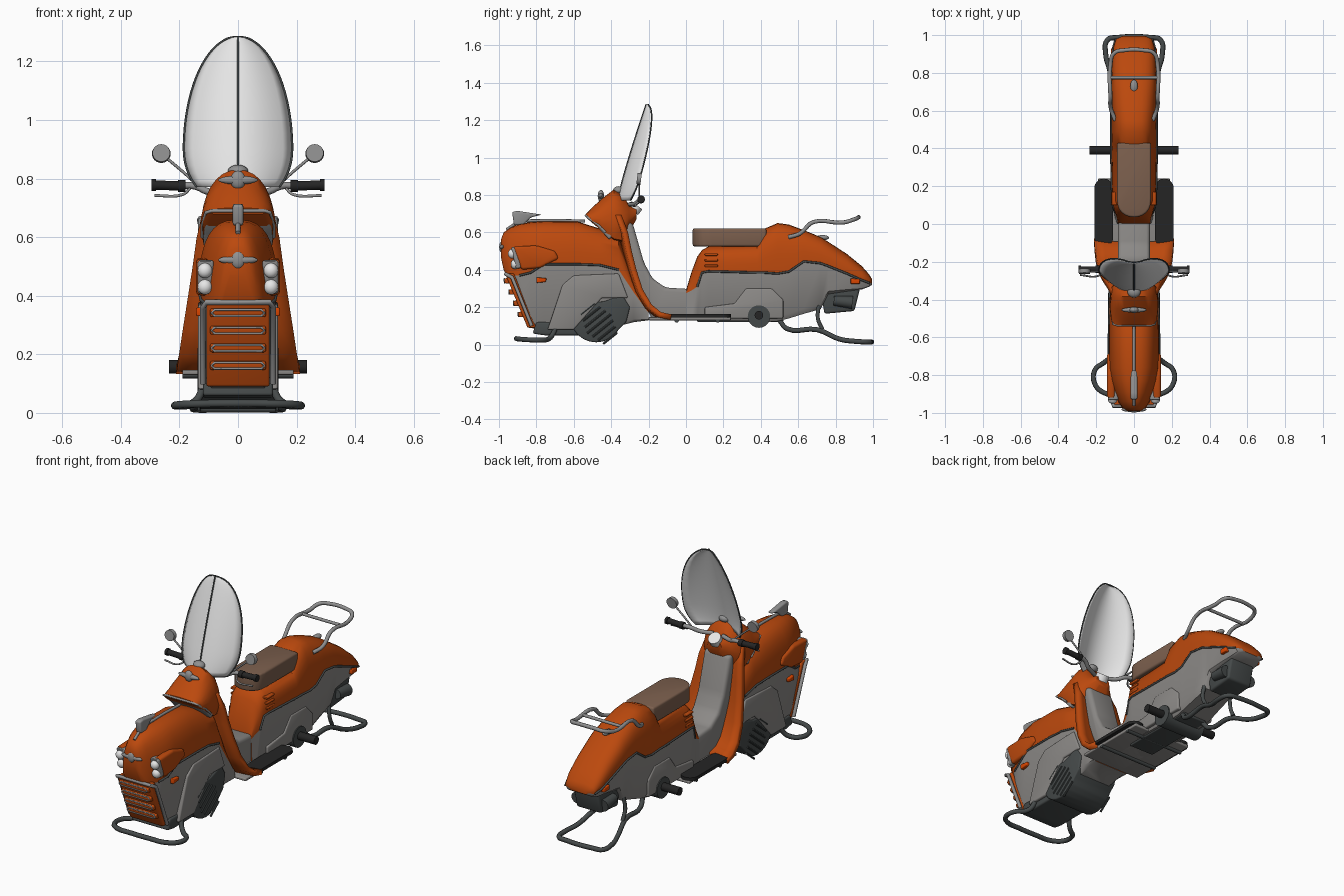
import bpy, bmesh, math
from mathutils import Vector, Matrix

if "Cube" in bpy.data.objects:
    bpy.data.objects.remove(bpy.data.objects["Cube"])


def material(name, r, g, b):
    m = bpy.data.materials.new(name)
    m.diffuse_color = (r, g, b, 1)
    m.use_nodes = True
    m.node_tree.nodes["Principled BSDF"].inputs["Base Color"].default_value = m.diffuse_color
    return m


ORANGE = material("orange paint", 0.5, 0.066, 0.004)
PANEL = material("panel grey", 0.26, 0.25, 0.24)
TRIM = material("trim grey", 0.28, 0.28, 0.28)
DARK = material("dark metal", 0.06, 0.068, 0.068)
BLACK = material("black rubber", 0.018, 0.018, 0.018)
BROWN = material("brown leather", 0.2, 0.115, 0.075)
WHITE = material("white glass", 0.8, 0.8, 0.8)
SIGNAL = material("signal orange", 0.7, 0.06, 0.0)
SIDES = ((1, "right"), (-1, "left"))


def finish(name, bm, mats, angle=35):
    bmesh.ops.recalc_face_normals(bm, faces=bm.faces[:])
    me = bpy.data.meshes.new(name)
    bm.to_mesh(me)
    bm.free()
    for m in mats:
        me.materials.append(m)
    me.shade_smooth()
    me.set_sharp_from_angle(angle=math.radians(angle))
    ob = bpy.data.objects.new(name, me)
    bpy.context.collection.objects.link(ob)
    return ob


def extrude(name, a, b, mat, bevel):
    """Solid between two matching outlines."""
    bm = bmesh.new()
    a, b = [bm.verts.new(p) for p in a], [bm.verts.new(p) for p in b]
    bm.faces.new(a)
    bm.faces.new(b[::-1])
    for i in range(len(a)):
        j = (i + 1) % len(a)
        bm.faces.new((a[i], b[i], b[j], a[j]))
    bmesh.ops.recalc_face_normals(bm, faces=bm.faces[:])
    if bevel:
        bmesh.ops.bevel(bm, geom=bm.edges[:], offset=bevel, segments=3, profile=0.5,
                        affect='EDGES', clamp_overlap=True)
    return finish(name, bm, [mat])


def prism(name, pts, x0, x1, mat, bevel=0.0):
    return extrude(name, [(x0, y, z) for y, z in pts], [(x1, y, z) for y, z in pts], mat, bevel)


def slab(name, pts, z0, z1, mat, bevel=0.0):
    return extrude(name, [(x, y, z0) for x, y in pts], [(x, y, z1) for x, y in pts], mat, bevel)


def loft(name, stations, lower, upper, n=2.6):
    """Body of cross-sections (y, bottom, belt, top, bottom width, belt width)."""
    bm = bmesh.new()
    rings = []
    for y, zb, zs, zt, wb, w in stations:
        half = [(wb * 0.85, zb), (wb, zb + (zs - zb) * 0.1), (w, zs)]
        for k in range(1, 9):
            a = k / 8 * math.pi / 2
            half.append((w * max(math.cos(a), 0) ** (2 / n), zs + (zt - zs) * math.sin(a) ** (2 / n)))
        half[-1] = (0, zt)
        full = half + [(-x, z) for x, z in half[-2::-1]]
        rings.append([bm.verts.new((x, y, z)) for x, z in full])
    m = len(rings[0])
    for r, s in zip(rings, rings[1:]):
        for i in range(m):
            j = (i + 1) % m
            f = bm.faces.new((r[i], r[j], s[j], s[i]))
            low = (i < 2 or i > m - 4) and f.calc_center_median().y > -.93
            f.material_index = 0 if low else 1
    for r in (rings[0], rings[-1]):
        bm.faces.new(r).material_index = 1
    return finish(name, bm, [lower, upper], 40)


def tube(name, pts, r, mat, closed=False, smooth=True):
    cu = bpy.data.curves.new(name, 'CURVE')
    cu.dimensions = '3D'
    cu.bevel_depth, cu.bevel_resolution, cu.resolution_u = r, 2, 5
    cu.use_fill_caps = True
    sp = cu.splines.new('BEZIER')
    sp.bezier_points.add(len(pts) - 1)
    for p, co in zip(sp.bezier_points, pts):
        p.co = co
        p.handle_left_type = p.handle_right_type = 'AUTO' if smooth else 'VECTOR'
    sp.use_cyclic_u = closed
    tmp = bpy.data.objects.new(name + "_path", cu)
    bpy.context.collection.objects.link(tmp)
    dg = bpy.context.evaluated_depsgraph_get()
    bm = bmesh.new()
    bm.from_mesh(bpy.data.meshes.new_from_object(tmp.evaluated_get(dg)))
    bpy.data.objects.remove(tmp)
    return finish(name, bm, [mat], 50)


def mirrored(pts):
    return list(pts) + [(-x, y, z) for x, y, z in reversed(pts)]


def rod(name, a, b, r, mat, r2=None, seg=24):
    a, b = Vector(a), Vector(b)
    bm = bmesh.new()
    rot = Vector((0, 0, 1)).rotation_difference(b - a).to_matrix().to_4x4()
    bmesh.ops.create_cone(bm, cap_ends=True, segments=seg, radius1=r, radius2=r if r2 is None else r2,
                          depth=(b - a).length, matrix=Matrix.Translation((a + b) / 2) @ rot)
    return finish(name, bm, [mat])


def ball(name, c, size, mat):
    bm = bmesh.new()
    bmesh.ops.create_uvsphere(bm, u_segments=16, v_segments=10, radius=1,
                              matrix=Matrix.Translation(c) @ Matrix.Diagonal((*size, 1)))
    return finish(name, bm, [mat], 60)


# Nose and rear bodies
nose = [(-0.99, 0.47, 0.49, 0.56, 0.03, 0.04), (-0.975, 0.40, 0.43, 0.60, 0.055, 0.062),
        (-0.94, 0.33, 0.37, 0.625, 0.078, 0.085), (-0.89, 0.22, 0.37, 0.645, 0.10, 0.107),
        (-0.83, 0.09, 0.385, 0.655, 0.105, 0.125), (-0.76, 0.07, 0.43, 0.66, 0.11, 0.132),
        (-0.58, 0.06, 0.43, 0.658, 0.115, 0.132), (-0.46, 0.08, 0.425, 0.62, 0.12, 0.13),
        (-0.36, 0.10, 0.40, 0.58, 0.12, 0.128), (-0.28, 0.12, 0.28, 0.35, 0.12, 0.125),
        (-0.20, 0.13, 0.17, 0.20, 0.12, 0.12)]
rear = [(0.0, 0.13, 0.275, 0.29, 0.09, 0.085), (0.03, 0.13, 0.29, 0.39, 0.10, 0.09),
        (0.06, 0.13, 0.31, 0.47, 0.105, 0.10), (0.085, 0.13, 0.385, 0.505, 0.11, 0.108),
        (0.12, 0.13, 0.392, 0.525, 0.11, 0.115), (0.38, 0.125, 0.385, 0.535, 0.11, 0.12),
        (0.42, 0.12, 0.385, 0.62, 0.11, 0.12), (0.49, 0.125, 0.38, 0.65, 0.11, 0.12),
        (0.55, 0.14, 0.39, 0.642, 0.11, 0.12), (0.63, 0.165, 0.445, 0.612, 0.105, 0.12),
        (0.72, 0.19, 0.435, 0.575, 0.10, 0.12), (0.76, 0.27, 0.42, 0.55, 0.10, 0.119),
        (0.86, 0.285, 0.38, 0.485, 0.095, 0.115), (0.94, 0.295, 0.345, 0.42, 0.09, 0.108),
        (0.98, 0.31, 0.33, 0.375, 0.08, 0.095), (0.995, 0.32, 0.33, 0.35, 0.05, 0.06)]
loft("nose_body", nose, PANEL, ORANGE)
loft("rear_body", rear, PANEL, ORANGE, 3)
for nm, st in (("nose", nose[3:9]), ("rear", rear[2:15])):
    for s, side in SIDES:
        tube(f"{nm}_belt_trim_{side}", [(s * (p[5] + .001), p[0], p[2]) for p in st], .006, DARK, smooth=False)

# Side panels on nose and rear
prism("nose_side_panel", [(-.74, .08), (-.66, .32), (-.6, .37), (-.36, .38), (-.31, .25), (-.45, .25), (-.6, .08)],
      -.136, .136, PANEL, .008)
prism("rear_side_panel", [(.1, .14), (.1, .2), (.26, .22), (.32, .3), (.46, .3), (.52, .24), (.52, .14)],
      -.122, .122, PANEL, .008)

# Turbine drum under the nose, with slanted vents
arc = [(-.48 + .14 * math.cos(math.radians(a)), .152 + .14 * math.sin(math.radians(a))) for a in range(150, 331, 15)]
prism("turbine_drum", arc + [(-.32, .12), (-.3, .2), (-.34, .265), (-.44, .23)], -.132, .132, DARK, .008)
prism("nose_underside", [(-.82, .06), (-.8, .12), (-.5, .12), (-.5, .05), (-.76, .05)], -.12, .12, DARK, .01)
for s, side in SIDES:
    for k in range(7):
        y, z, h = -.525 + k * .02, .19 - k * .026, .05 + .012 * min(k, 6 - k)
        rod(f"drum_vent_{side}_{k}", (s * .132, y - h * .75, z - h * .6), (s * .132, y + h * .75, z + h * .6),
            .006, DARK, seg=8)


# Front grille with lips and outlines
def front_y(z):
    return -.965 + .12 * (.38 - z) / .29


prism("grille_plate", [(-.967, .38), (-.847, .09), (-.8, .09), (-.92, .38)], -.108, .108, ORANGE, .008)
for k, z in enumerate((.345, .285, .225, .165)):
    y = front_y(z)
    prism(f"grille_lip_{k}", [(y + .02, z + .022), (y - .022, z + .006), (y - .018, z - .018), (y + .02, z - .018)],
          -.095, .095, ORANGE, .006)
    tube(f"grille_outline_{k}", mirrored([(.08, y - .019, z - .014), (.09, y - .02, z - .004), (.08, y - .02, z + .007)]),
         .0045, TRIM, closed=True, smooth=False)
tube("grille_frame", mirrored([(.12, -.825, .1), (.12, -.93, .36), (.108, -.965, .378)]), .01, TRIM, smooth=False)

# Headlights in side pods, indicators and ornaments
for s, side in SIDES:
    prism("headlight_pod_" + side, [(-.925, .525), (-.88, .40), (-.78, .41), (-.68, .46), (-.7, .5), (-.8, .53)],
          s * .1, s * .143, ORANGE, .014)
    prism("headlight_recess_" + side, [(-.935, .522), (-.91, .405), (-.88, .41), (-.88, .52)],
          s * .082, s * .138, TRIM, .01)
    for k, (y, z) in enumerate(((-.915, .43), (-.93, .486))):
        ball(f"headlight_{side}_{k}", (s * .113, y, z), (.025, .022, .026), WHITE)
    prism("front_indicator_" + side, [(-.8, .33), (-.8, .36), (-.745, .355), (-.75, .335)], s * .1, s * .143, SIGNAL, .005)
    prism("rear_indicator_" + side, [(.88, .325), (.88, .355), (.93, .35), (.93, .325)], s * .08, s * .122, SIGNAL, .005)
for nm, y, z in (("nose", -.982, .522), ("hood", -.455, .795)):
    ball(nm + "_ornament_wings", (0, y, z), (.068, .014, .015), TRIM)
    ball(nm + "_ornament_centre", (0, y, z), (.026, .017, .032), TRIM)
prism("nose_fin", [(-.93, .71), (-.9, .715), (-.77, .695), (-.83, .68), (-.87, .64), (-.92, .64)], -.018, .018, TRIM, .009)
tube("nose_rail", [(0, -.96, .615), (0, -.9, .65), (0, -.75, .664), (0, -.54, .66)], .008, TRIM)

# Hood over the steering head
loft("hood", [(-.535, .68, .685, .70, .10, .11), (-.50, .65, .66, .735, .115, .122), (-.45, .61, .64, .78, .12, .128),
              (-.385, .56, .62, .83, .115, .127), (-.335, .55, .62, .80, .10, .12),
              (-.305, .6, .66, .745, .06, .085), (-.265, .67, .69, .735, .03, .045)], ORANGE, ORANGE, 2.2)
tube("hood_edge", mirrored([(.122, -.43, .6), (.122, -.47, .64), (.11, -.53, .684), (.09, -.536, .69)]), .006, TRIM, smooth=False)
prism("hood_collar", [(-.5, .652), (-.45, .605), (-.41, .56), (-.38, .6), (-.42, .65)], -.118, .118, TRIM, .01)
ball("windscreen_mount", (0, -.36, .825), (.035, .03, .022), TRIM)
rod("speedometer", (0, -.285, .715), (0, -.262, .745), .036, WHITE)

# Leg shield: thick curved plate
bm = bmesh.new()
rows = []
for y, z, w in ((-.385, .70, .115), (-.345, .6, .138), (-.325, .5, .152), (-.30, .4, .168), (-.265, .29, .186),
                (-.215, .205, .2), (-.16, .16, .208), (-.10, .147, .212)):
    rows.append([bm.verts.new((w * t / 4, y + .02 * (t / 4) ** 2, z)) for t in range(-4, 5)])
for r, q in zip(rows, rows[1:]):
    for i in range(8):
        bm.faces.new((r[i], r[i + 1], q[i + 1], q[i]))
mod = finish("leg_shield", bm, [ORANGE]).modifiers.new("thickness", 'SOLIDIFY')
mod.thickness, mod.offset = .03, 0

# Inner tunnel, floor plate and cross beams
prism("inner_tunnel", [(-.34, .66), (-.285, .65), (-.225, .44), (-.18, .355), (-.11, .305), (.06, .295), (.06, .13),
                       (-.18, .13), (-.3, .4)], -.085, .085, PANEL, .02)
prism("floor_plate", [(-.2, .13), (-.2, .147), (.24, .147), (.24, .13)], -.19, .19, PANEL, .005)
prism("under_frame", [(.06, .12), (.06, .14), (.52, .14), (.52, .12)], -.08, .08, DARK, .006)
for k, y in enumerate((-.05, .17)):
    rod(f"floor_beam_{k}", (-.19, y, .13), (.19, y, .13), .012, DARK, seg=12)
rod("peg_hub", (-.128, .39, .15), (.128, .39, .15), .06, DARK, seg=32)

for s, side in SIDES:
    # Foot pads and passenger pegs
    slab("foot_pad_" + side, [(s * .16 + .05 * math.cos(a), (.19 if math.sin(a) > 0 else -.07) + .05 * math.sin(a))
                              for a in (math.radians(d * 15 + 7.5) for d in range(24))], .146, .164, BLACK)
    rod("passenger_peg_" + side, (s * .1, .39, .157), (s * .235, .39, .157), .023, BLACK)
    # Louvres beside the seat and tail nozzles
    for k in range(3):
        prism(f"louvre_{side}_{k}", [(.1, .415 + k * .03), (.1, .428 + k * .03), (.17, .428 + k * .03), (.17, .415 + k * .03)],
              s * .09, s * .119, ORANGE, .004)
    rod("tail_nozzle_" + side, (s * .085, .79, .235), (s * .085, .89, .225), .026, DARK, .034)
prism("tail_exhaust", [(.72, .29), (.93, .3), (.9, .18), (.74, .165)], -.08, .08, DARK, .012)

# Seat, rounded at the front
slab("seat", [(.09, .43), (-.09, .43)] + [(-.09 * math.cos(a), .13 - .095 * math.sin(a) ** .8)
     for a in (math.radians(15 * d) for d in range(13)) if math.sin(a) >= 0], .525, .622, BROWN, .016)

# Landing loops front and rear
tube("front_skid", mirrored([(.12, -.68, .15), (.13, -.71, .06), (.16, -.735, .03), (.205, -.77, .025),
                             (.21, -.84, .026), (.16, -.893, .03), (.06, -.905, .032)]), .0135, DARK)
tube("rear_skid", mirrored([(.07, .50, .13), (.085, .54, .085), (.1, .7, .08), (.13, .82, .03), (.15, .9, .018),
                            (.14, .975, .014), (.09, .987, .014)]), .0135, DARK)
for s, side in SIDES:
    tube("rear_skid_strut_" + side, [(s * .09, .71, .21), (s * .1, .705, .14), (s * .1, .73, .08)], .011, DARK)

# Luggage rack and lamp
tube("luggage_rack", mirrored([(.10, .55, .575), (.122, .61, .595), (.125, .68, .655), (.125, .84, .653),
                               (.105, .905, .672), (.05, .92, .68)]), .011, TRIM)
tube("rack_crossbar", [(-.125, .775, .656), (.125, .775, .656)], .009, TRIM)
ball("rear_cap", (0, .73, .572), (.02, .035, .014), TRIM)


# Windscreen: egg-shaped curved sheet with rim and rib
def screen(a, t):
    z = .9 + (.385 if a > 0 else .2) * math.sin(a)
    return (.185 * math.cos(a) * t, -.365 + .155 * ((z - .77) / .52) ** 1.15 + .09 * t * t * math.cos(a), z)


levels = [-.7 + k / 16 * (math.pi / 2 + .7 - .01) for k in range(17)]
bm = bmesh.new()
rows = [[bm.verts.new(screen(a, t / 6)) for t in range(-6, 7)] for a in levels]
for r, q in zip(rows, rows[1:]):
    for i in range(12):
        bm.faces.new((r[i], r[i + 1], q[i + 1], q[i]))
finish("windscreen", bm, [WHITE], 60).modifiers.new("thickness", 'SOLIDIFY').thickness = .005
tube("windscreen_rim", mirrored([screen(a, 1) for a in levels[:-1]]), .0038, DARK)
tube("windscreen_rib", [screen(a, 0) for a in levels[2:]], .0042, DARK)

# Handlebars, grips, levers and mirrors
for s, side in SIDES:
    tube("handlebar_" + side, [(s * .03, -.30, .75), (s * .1, -.27, .755), (s * .15, -.245, .775), (s * .21, -.24, .775)],
         .012, TRIM)
    rod("grip_" + side, (s * .2, -.24, .775), (s * .285, -.24, .778), .016, BLACK)
    rod("grip_end_" + side, (s * .28, -.24, .778), (s * .295, -.24, .778), .02, BLACK)
    rod("grip_collar_" + side, (s * .18, -.24, .775), (s * .205, -.24, .775), .02, BLACK)
    tube("brake_lever_" + side, [(s * .165, -.25, .765), (s * .19, -.275, .745), (s * .285, -.27, .742)], .005, TRIM)
    tube("mirror_arm_" + side, [(s * .14, -.25, .78), (s * .19, -.25, .825), (s * .25, -.25, .875)], .005, TRIM)
    rod("mirror_" + side, (s * .262, -.262, .888), (s * .262, -.24, .885), .03, TRIM, .032)
